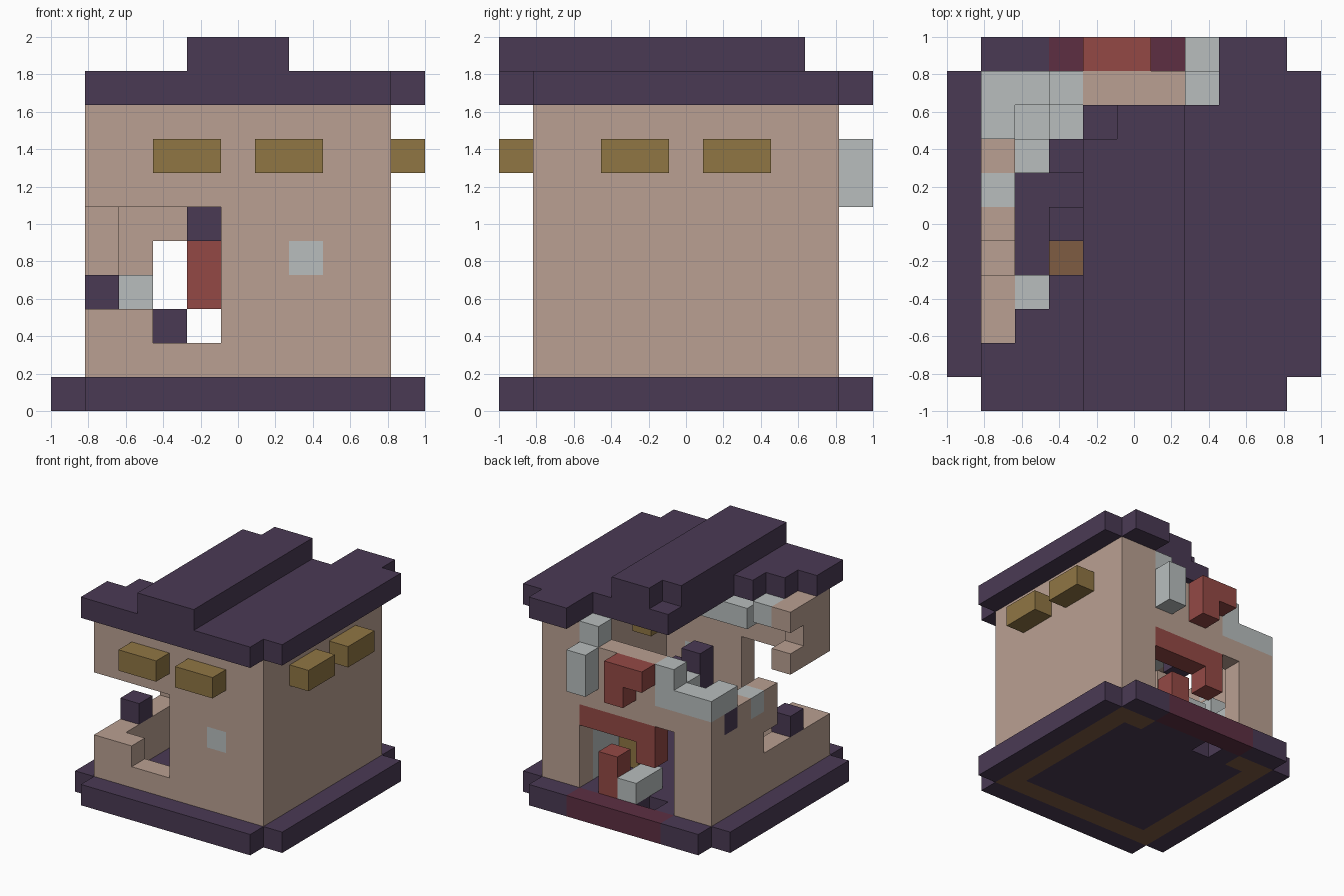
import bpy
import bmesh
import math
from mathutils import Vector

old = bpy.data.objects.get("Cube")
if old:
    bpy.data.objects.remove(old, do_unlink=True)

CELLS = 11
SIZE = 2 / CELLS

COLOURS = {
    "dark_purple": (74, 58, 84),
    "tan_plaster": (186, 160, 146),
    "grey_stone": (184, 190, 190),
    "brick_red": (148, 73, 69),
    "gold_brown": (144, 118, 68),
    "dark_red": (93, 47, 66),
    "wood_brown": (126, 92, 66),
}


def linear(c):
    c /= 255
    return c / 12.92 if c < 0.04045 else ((c + 0.055) / 1.055) ** 2.4


def make_material(name, rgb):
    mat = bpy.data.materials.new(name)
    mat.use_nodes = True
    colour = (*[linear(c) for c in rgb], 1)
    mat.diffuse_color = colour
    shader = mat.node_tree.nodes["Principled BSDF"]
    shader.inputs["Base Color"].default_value = colour
    shader.inputs["Roughness"].default_value = 0.9
    return mat


materials = {name: make_material(name, rgb) for name, rgb in COLOURS.items()}
blocks = {}


def span(value):
    """A cell number, or an inclusive (first, last) pair."""
    if isinstance(value, int):
        return range(value, value + 1)
    return range(value[0], value[1] + 1)


def cells(x, y, z):
    return [(i, j, k) for i in span(x) for j in span(y) for k in span(z)]


def fill(part, colour, x, y, z):
    for cell in cells(x, y, z):
        blocks[cell] = (part, colour)


def carve(x, y, z):
    for cell in cells(x, y, z):
        blocks.pop(cell, None)


FULL = (0, 10)
INNER = (1, 9)
WALL = (1, 8)

# Base slab with notched corners, wooden sill ring and scorched doorstep
fill("base_slab", "dark_purple", INNER, FULL, 0)
fill("base_slab", "dark_purple", FULL, INNER, 0)
for side in INNER:
    fill("base_sill", "wood_brown", side, INNER, 0)
    fill("base_sill", "wood_brown", INNER, side, 0)
fill("base_slab", "dark_purple", (3, 7), 9, 0)
fill("doorstep", "dark_red", (3, 7), 10, 0)
carve(4, 9, 0)

# Four plaster walls
for side in INNER:
    fill("walls", "tan_plaster", side, INNER, WALL)
    fill("walls", "tan_plaster", INNER, side, WALL)

# Breach in the front wall
carve((1, 4), 1, (3, 5))
carve((3, 4), 1, 2)
fill("front_wall_patch", "grey_stone", 7, 1, 4)

# Collapsed left wall
carve(1, (2, 4), (3, 5))
carve(1, (4, 9), (6, 8))
carve(1, 3, 7)
carve(1, 5, 3)
fill("left_wall_stones", "grey_stone", 1, 6, 5)
fill("left_wall_stones", "grey_stone", 1, (8, 9), 6)
fill("left_wall_beams", "dark_purple", 1, 8, 5)
fill("left_wall_beams", "dark_purple", 1, 3, 3)

# Broken back wall with its doorway
carve((1, 6), 9, 8)
carve((1, 3), 9, (6, 7))
carve((3, 7), 9, (1, 4))
fill("back_wall_stones", "grey_stone", (1, 3), 9, 6)
fill("back_wall_stones", "grey_stone", 3, 9, 7)
fill("back_wall_stones", "grey_stone", 7, 9, (6, 8))
fill("back_wall_stones", "grey_stone", 7, 10, (6, 7))
fill("door_frame", "brick_red", (4, 7), 9, 4)
fill("door_frame", "brick_red", 4, 9, 3)
fill("door_frame", "brick_red", 6, 9, (1, 2))
fill("back_ledge", "brick_red", (4, 5), 10, 7)
fill("back_ledge", "brick_red", 5, 10, 6)

# Roof slab, eroded at the back left, and the ridge
fill("roof", "dark_purple", INNER, FULL, 9)
fill("roof", "dark_purple", 10, INNER, 9)
carve(1, (2, 10), 9)
carve(2, (3, 10), 9)
carve(3, (4, 10), 9)
carve((4, 7), (9, 10), 9)
fill("roof_ridge", "dark_purple", (4, 6), (0, 8), 10)
carve(4, 8, 10)

# Window boxes on the front and the intact side
for pair in ((3, 4), (6, 7)):
    fill("front_windows", "gold_brown", pair, 0, 7)
    fill("side_windows", "gold_brown", 10, pair, 7)

# Rubble and furnishings inside
fill("stone_rubble", "grey_stone", 5, (8, 9), 1)
fill("stone_rubble", "grey_stone", 2, 8, (1, 2))
fill("stone_rubble", "grey_stone", 2, 7, (1, 3))
fill("stone_rubble", "grey_stone", 3, 8, 6)
fill("stone_rubble", "grey_stone", 8, (7, 8), (1, 3))
fill("upper_stones", "grey_stone", 2, (2, 3), 8)
fill("upper_stones", "grey_stone", (4, 7), 2, 7)
fill("fallen_beams", "dark_purple", 3, 7, (6, 7))
fill("fallen_beams", "dark_purple", 4, 7, (5, 6))
fill("fallen_beams", "dark_purple", 3, 5, (1, 2))
fill("floor_plank", "wood_brown", 3, 4, 1)
fill("lamp", "gold_brown", 7, 5, (7, 8))
fill("table", "gold_brown", 7, 6, (1, 2))


def add_face(bm, cell, axis, sign):
    """One exposed square of a block, wound outwards."""
    centre = Vector(cell) + Vector((0.5, 0.5, 0.5))
    n, u = Vector(), Vector()
    n[axis] = sign
    u[(axis + 1) % 3] = 1
    v = n.cross(u)
    corners = [centre + (n + u * a + v * b) / 2
               for a, b in ((-1, -1), (1, -1), (1, 1), (-1, 1))]
    origin = Vector((CELLS / 2, CELLS / 2, 0))
    bm.faces.new([bm.verts.new((p - origin) * SIZE) for p in corners])


def build(part, colour):
    bm = bmesh.new()
    for cell, owner in blocks.items():
        if owner[0] != part:
            continue
        for axis in range(3):
            for sign in (-1, 1):
                near = list(cell)
                near[axis] += sign
                if tuple(near) not in blocks:
                    add_face(bm, cell, axis, sign)
    bmesh.ops.remove_doubles(bm, verts=bm.verts[:], dist=SIZE / 100)
    bmesh.ops.dissolve_limit(bm, angle_limit=math.radians(1),
                             verts=bm.verts[:], edges=bm.edges[:])
    mesh = bpy.data.meshes.new(part)
    bm.to_mesh(mesh)
    bm.free()
    mesh.materials.append(materials[colour])
    obj = bpy.data.objects.new(part, mesh)
    bpy.context.collection.objects.link(obj)


for part, colour in dict.fromkeys(blocks.values()):
    build(part, colour)
